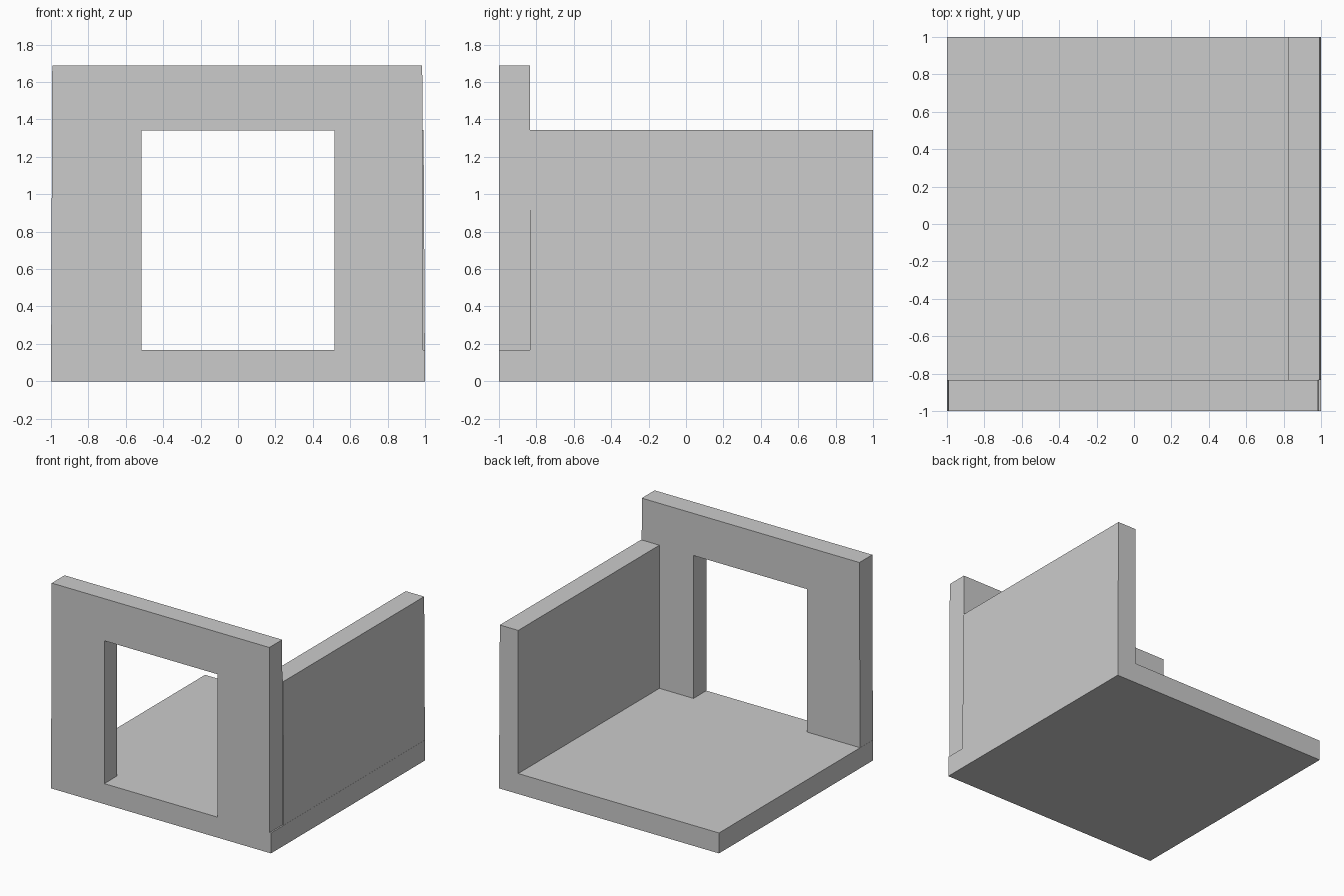
import bpy
import bmesh

if "Cube" in bpy.data.objects:
    bpy.data.objects.remove(bpy.data.objects["Cube"])


def extrude_profile(name, profile, y0, y1):
    """Solid made from an x-z outline swept from y0 to y1."""
    bm = bmesh.new()
    face = bm.faces.new([bm.verts.new((x, y0, z)) for x, z in profile])
    result = bmesh.ops.extrude_face_region(bm, geom=[face], use_keep_orig=True)
    moved = [v for v in result["geom"] if isinstance(v, bmesh.types.BMVert)]
    bmesh.ops.translate(bm, verts=moved, vec=(0, y1 - y0, 0))
    bmesh.ops.recalc_face_normals(bm, faces=bm.faces)
    mesh = bpy.data.meshes.new(name)
    bm.to_mesh(mesh)
    bm.free()
    obj = bpy.data.objects.new(name, mesh)
    bpy.context.collection.objects.link(obj)
    return obj


FLOOR_TOP = 0.168
WALL_BACK = -0.833

# Floor slab
extrude_profile("floor", [(-1, 0), (1, 0), (1, FLOOR_TOP), (-1, FLOOR_TOP)], -1, 1)

# Front wall with a wide doorway, leaning in very slightly at the sides
extrude_profile("front_wall", [
    (-0.999, FLOOR_TOP), (-0.515, FLOOR_TOP), (-0.515, 1.342), (0.515, 1.342),
    (0.515, FLOOR_TOP), (0.988, FLOOR_TOP), (0.985, 1.688), (-0.993, 1.688),
], -1, WALL_BACK)

# Lower right side wall behind the front wall
extrude_profile("side_wall", [
    (0.825, FLOOR_TOP), (0.999, FLOOR_TOP), (0.992, 1.344), (0.825, 1.344),
], WALL_BACK, 1)
